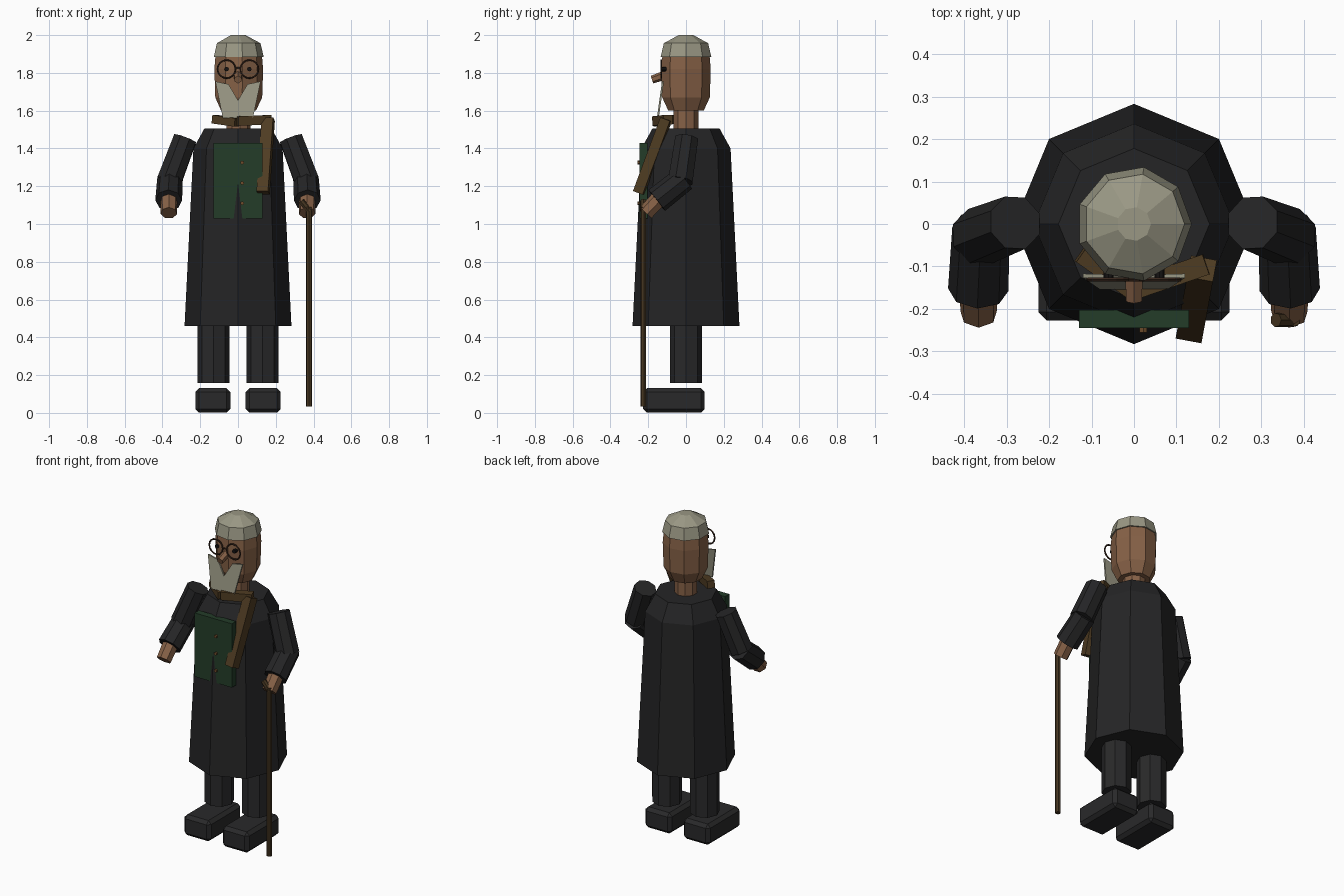
import bpy, bmesh, math
from mathutils import Vector

if "Cube" in bpy.data.objects:
    bpy.data.objects.remove(bpy.data.objects["Cube"])


def material(name, r, g, b):
    m = bpy.data.materials.new(name)
    m.diffuse_color = (r, g, b, 1)
    m.use_nodes = True
    m.node_tree.nodes["Principled BSDF"].inputs["Base Color"].default_value = m.diffuse_color
    return m


COAT = material("charcoal_cloth", 0.018, 0.018, 0.019)
TROUSER = material("dark_grey", 0.022, 0.022, 0.023)
SKIN = material("warm_skin", 0.24, 0.12, 0.062)
HAIR = material("grey_hair", 0.32, 0.31, 0.23)
GREEN = material("dark_green", 0.017, 0.046, 0.022)
SCARF = material("brown_wool", 0.078, 0.045, 0.016)
WOOD = material("dark_wood", 0.06, 0.036, 0.015)
BRASS = material("brass", 0.16, 0.075, 0.025)
FRAME = material("frame_brown", 0.04, 0.02, 0.012)
EYE = material("eye_black", 0.008, 0.007, 0.007)


def finish(bm, name, mat):
    bmesh.ops.recalc_face_normals(bm, faces=bm.faces)
    me = bpy.data.meshes.new(name)
    bm.to_mesh(me)
    bm.free()
    me.materials.append(mat)
    ob = bpy.data.objects.new(name, me)
    bpy.context.collection.objects.link(ob)
    return ob


def lathe(name, profile, sides, mat, x=0, y=0):
    """Stacked rings of (radius, z), first vertex towards +x, closed ends."""
    bm = bmesh.new()
    rings = []
    for r, z in profile:
        rings.append([bm.verts.new((x + r * math.cos(math.tau * i / sides),
                                    y + r * math.sin(math.tau * i / sides), z))
                      for i in range(sides)])
    for a, b in zip(rings, rings[1:]):
        for i in range(sides):
            j = (i + 1) % sides
            bm.faces.new((a[i], a[j], b[j], b[i]))
    bm.faces.new(rings[0])
    bm.faces.new(rings[-1])
    return finish(bm, name, mat)


def rod(name, p, q, r1, r2, sides, mat):
    """Prism from p to q."""
    p, q = Vector(p), Vector(q)
    d = q - p
    bm = bmesh.new()
    bmesh.ops.create_cone(bm, cap_ends=True, segments=sides, radius1=r1,
                          radius2=r2, depth=d.length)
    ob = finish(bm, name, mat)
    ob.location = (p + q) / 2
    ob.rotation_euler = d.to_track_quat('Z', 'Y').to_euler()
    return ob


def box(name, centre, size, mat, bevel=0):
    bm = bmesh.new()
    bmesh.ops.create_cube(bm, size=1)
    bmesh.ops.scale(bm, vec=size, verts=bm.verts)
    if bevel:
        bmesh.ops.bevel(bm, geom=bm.edges[:], offset=bevel, segments=1,
                        affect='EDGES')
    ob = finish(bm, name, mat)
    ob.location = centre
    return ob


def strip(name, p, q, width, thick, mat):
    """Box laid along p to q."""
    p, q = Vector(p), Vector(q)
    ob = box(name, (p + q) / 2, (width, thick, (q - p).length), mat)
    ob.rotation_euler = (q - p).to_track_quat('Z', 'Y').to_euler()
    return ob


def ring(name, x, y, z, major, minor, mat, n=16, m=5):
    """Torus facing the front."""
    bm = bmesh.new()
    vs = []
    for i in range(n):
        a = math.tau * i / n
        for k in range(m):
            b = math.tau * k / m
            r = major + minor * math.cos(b)
            vs.append(bm.verts.new((x + r * math.cos(a), y + minor * math.sin(b),
                                    z + r * math.sin(a))))
    for i in range(n):
        for k in range(m):
            i2, k2 = (i + 1) % n, (k + 1) % m
            bm.faces.new((vs[i * m + k], vs[i2 * m + k],
                          vs[i2 * m + k2], vs[i * m + k2]))
    return finish(bm, name, mat)


# Body
lathe("coat", [(0.283, 0.46), (0.236, 1.40), (0.178, 1.505)], 8, COAT)
box("waistcoat", (0, -0.224, 1.23), (0.258, 0.042, 0.40), GREEN)
for i, z in enumerate((1.11, 1.217, 1.325)):
    rod(f"button_{i + 1}", (0.022, -0.24, z), (0.022, -0.256, z),
        0.01, 0.01, 6, BRASS)

# Limbs, one pass per side
for s, side in ((-1, "right"), (1, "left")):
    lathe(f"{side}_trouser_leg", [(0.085, 0.158), (0.085, 0.6)], 8, TROUSER, x=s * 0.13)
    box(f"{side}_shoe", (s * 0.133, -0.064, 0.066), (0.185, 0.326, 0.13), TROUSER, 0.02)
    elbow = (s * 0.365, -0.03, 1.225)
    wrist = (s * 0.367, -0.155, 1.125)
    rod(f"{side}_upper_sleeve", (s * 0.28, 0.003, 1.452), elbow, 0.066, 0.07, 8, COAT)
    rod(f"{side}_lower_sleeve", (s * 0.36, -0.01, 1.24), wrist, 0.068, 0.071, 8, COAT)
    rod(f"{side}_hand", (s * 0.366, -0.145, 1.13), (s * 0.366, -0.212, 1.058),
        0.046, 0.044, 7, SKIN)

# Head
lathe("neck", [(0.066, 1.46), (0.066, 1.63)], 9, SKIN)
lathe("head", [(0.095, 1.6), (0.128, 1.67), (0.133, 1.82), (0.127, 1.89), (0.10, 1.94)], 9, SKIN)
lathe("hair", [(0.136, 1.885), (0.119, 1.957), (0.04, 2.0)], 9, HAIR)
rod("nose", (0, -0.115, 1.787), (0, -0.18, 1.764), 0.024, 0.021, 6, SKIN)

# Beard: thin leaning plate with a notch for the mouth
outline = [(-0.12, 1.755), (-0.05, 1.74), (0, 1.655), (0.05, 1.74),
           (0.12, 1.755), (0.08, 1.565), (-0.08, 1.56)]
bm = bmesh.new()
lean = lambda z: -0.122 - (1.755 - z) * 0.14
front = bm.faces.new([bm.verts.new((x, lean(z) - 0.005, z)) for x, z in outline])
ext = bmesh.ops.extrude_face_region(bm, geom=[front], use_keep_orig=True)
bmesh.ops.translate(bm, vec=(0, 0.01, 0),
                    verts=[g for g in ext["geom"] if isinstance(g, bmesh.types.BMVert)])
finish(bm, "beard", HAIR)

# Eyes and spectacles
for s, side in ((-1, "right"), (1, "left")):
    rod(f"{side}_eye", (s * 0.06, -0.10, 1.82), (s * 0.06, -0.128, 1.82),
        0.012, 0.012, 8, EYE)
    ring(f"{side}_lens_rim", s * 0.061, -0.131, 1.82, 0.047, 0.005, FRAME)
rod("spectacle_bridge", (-0.016, -0.131, 1.825), (0.016, -0.131, 1.825),
    0.005, 0.005, 5, FRAME)

# Scarf: two wraps and a hanging end
strip("scarf_right_wrap", (-0.125, -0.07, 1.555), (-0.005, -0.155, 1.538), 0.045, 0.045, SCARF)
strip("scarf_left_wrap", (-0.005, -0.155, 1.545), (0.17, -0.095, 1.552), 0.05, 0.05, SCARF)
strip("scarf_hanging_end", (0.16, -0.105, 1.555), (0.133, -0.25, 1.165), 0.062, 0.055, SCARF)

# Walking cane
rod("cane_shaft", (0.376, -0.226, 0.035), (0.376, -0.226, 1.09), 0.016, 0.016, 7, WOOD)
rod("cane_handle", (0.334, -0.226, 1.122), (0.378, -0.226, 1.07), 0.017, 0.017, 7, WOOD)
